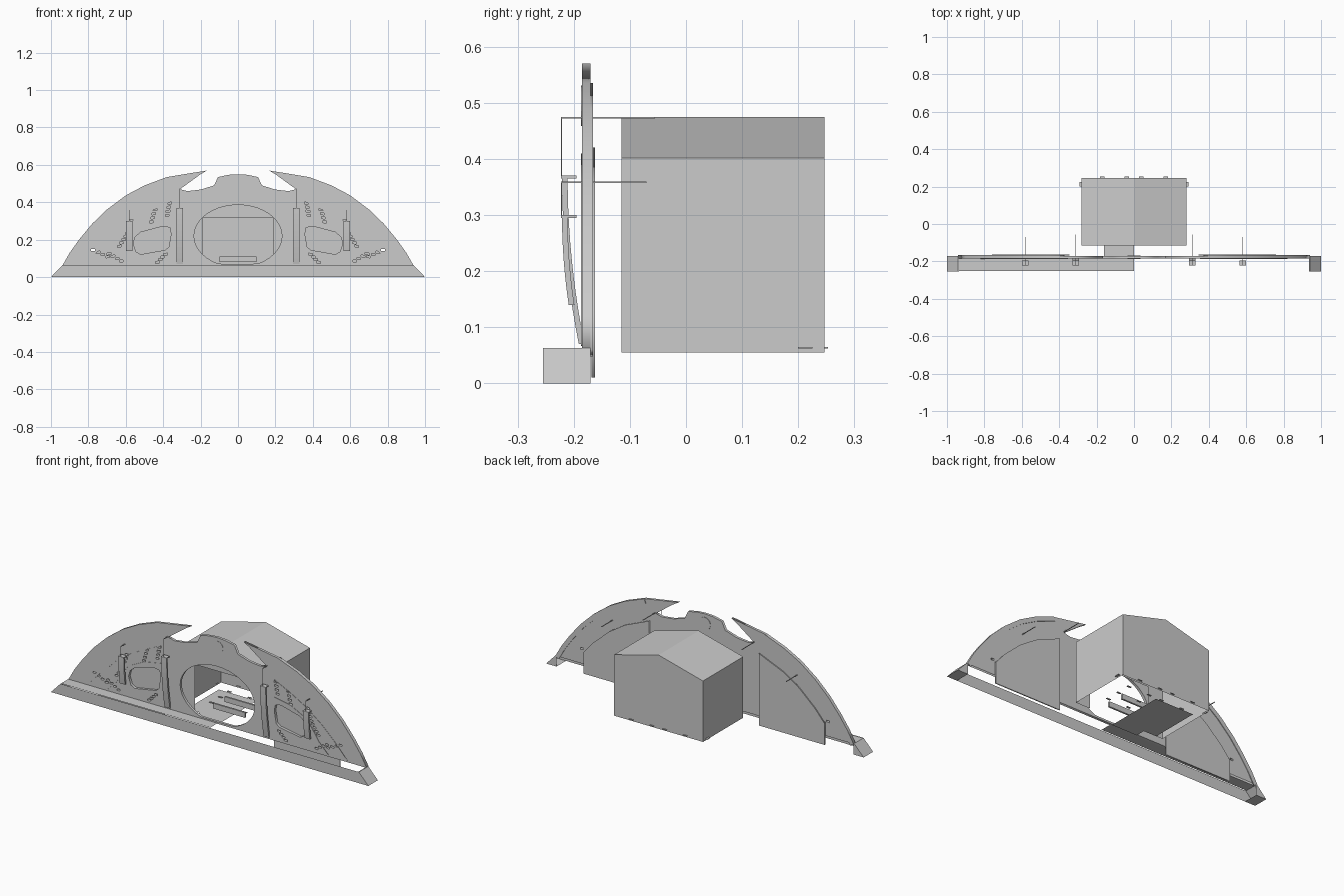
import bpy, math
from mathutils import Vector

if "Cube" in bpy.data.objects:
    bpy.data.objects.remove(bpy.data.objects["Cube"])


def mesh(name, verts, faces):
    me = bpy.data.meshes.new(name)
    me.from_pydata(verts, [], faces)
    me.update()
    ob = bpy.data.objects.new(name, me)
    bpy.context.collection.objects.link(ob)
    return ob


def box(name, x0, x1, y0, y1, z0, z1):
    v = [(x, y, z) for x in (x0, x1) for y in (y0, y1) for z in (z0, z1)]
    return mesh(name, v, [(0, 1, 3, 2), (4, 6, 7, 5), (0, 4, 5, 1),
                          (2, 3, 7, 6), (0, 2, 6, 4), (1, 5, 7, 3)])


def flat(name, loops, y0, y1):
    """Upright filled plate from x/z outlines; inner outlines become holes."""
    cu = bpy.data.curves.new(name, 'CURVE')
    cu.dimensions = '2D'
    cu.fill_mode = 'BOTH'
    cu.extrude = (y1 - y0) / 2
    for pts in loops:
        s = cu.splines.new('POLY')
        s.points.add(len(pts) - 1)
        for p, (x, z) in zip(s.points, pts):
            p.co = (x, z, 0, 1)
        s.use_cyclic_u = True
    ob = bpy.data.objects.new(name, cu)
    bpy.context.collection.objects.link(ob)
    ob.rotation_euler = (math.pi / 2, 0, 0)
    ob.location.y = (y0 + y1) / 2
    bpy.ops.object.select_all(action='DESELECT')
    bpy.context.view_layer.objects.active = ob
    ob.select_set(True)
    bpy.ops.object.convert(target='MESH')
    return bpy.context.object


def mirror(pts, s):
    return [(x * s, z) for x, z in pts]


def band(pts, w):
    """Closed strip of width w inside a polyline."""
    inner = []
    for i, p in enumerate(pts):
        a, b = Vector(pts[max(i - 1, 0)]), Vector(pts[min(i + 1, len(pts) - 1)])
        d = (b - a).normalized()
        inner.append((p[0] + d.y * w, p[1] - d.x * w))
    return pts + inner[::-1]


# Arched facade with central opening and stepped small windows
arc = [(-.94, .06), (-.90, .13), (-.85, .20), (-.78, .285), (-.70, .362),
       (-.60, .437), (-.50, .490), (-.38, .535)]
half = arc + [(-.166, .57), (-.20, .55), (-.31, .47), (-.27, .46), (-.20, .468),
              (-.128, .49), (-.107, .535), (-.05, .547)]
outline = half + [(0, .55)] + mirror(half[::-1], -1)
opening = []
for i in range(41):
    a = math.radians(-66 + i * 312 / 40)
    opening.append((.235 * math.cos(a), .22 + .166 * math.sin(a)))
opening = []
for i in range(40):
    a = math.tau * i / 40
    opening.append((.235 * math.cos(a), max(.068 + .0001 * i, .22 + .166 * math.sin(a))))
big = [(-.56, .18), (-.55, .215), (-.52, .24), (-.40, .272), (-.365, .265),
       (-.358, .23), (-.37, .16), (-.39, .145), (-.52, .122), (-.545, .135)]
groups = [(-.378, .33, .004, .022), (-.462, .295, .006, .022), (-.592, .235, .007, .022),
          (-.775, .145, .026, -.012), (-.69, .125, .022, -.013),
          (-.635, .165, .012, .018), (-.43, .08, .014, .014)]
holes = [opening]
for s in (-1, 1):
    holes.append(mirror(big, s))
    for x, z, dx, dz in groups:
        for k in range(4):
            cx, cz = x + k * dx, z + k * dz
            holes.append([(s * (cx + u), cz + w) for u, w in
                          ((-.010, -.006), (.010, -.004), (.010, .006), (-.010, .004))])
flat("facade_plate", [outline] + holes, -.185, -.17)

# Backing panels, rim, raised arcs, hanging banners and their rods on both sides
for s, side in ((1, "left"), (-1, "right")):
    top = [(-.76, .13), (-.70, .20), (-.60, .29), (-.50, .355), (-.345, .42)]
    flat("backing_panel_" + side, [mirror([(-.345, .01), (-.76, .01)] + top, s)],
         -.168, -.162)
    flat("rear_rim_" + side, [mirror(band(arc, .025), s)], -.17, -.166)
    for k, pts in enumerate([
            [(-.82, .07), (-.74, .155), (-.66, .23), (-.56, .305), (-.46, .36), (-.355, .41)],
            [(-.70, .07), (-.64, .13), (-.57, .235), (-.46, .29), (-.355, .31)]]):
        flat(f"raised_arc_{k}_{side}", [mirror(band(pts, .005), s)], -.187, -.185)

    for name, x, w, z0, z1, ya, yb, rz, ry in (
            ("inner", -.312, .017, .07, .37, -.186, -.216, .475, -.055),
            ("outer", -.582, .017, .14, .30, -.204, -.216, .36, -.07)):
        n = 10
        v, f = [], []
        for i in range(n + 1):
            t = i / n
            y = ya + (yb - ya) * (1 - (1 - t) ** 2)
            z = z0 + (z1 - z0) * t
            v += [(s * x - w, y - .005, z), (s * x + w, y - .005, z),
                  (s * x + w, y + .005, z), (s * x - w, y + .005, z)]
            if i:
                b = 4 * i
                f += [(b - 4 + j, b - 4 + (j + 1) % 4, b + (j + 1) % 4, b + j)
                      for j in range(4)]
        f += [(3, 2, 1, 0), tuple(range(4 * n, 4 * n + 4))]
        mesh(f"{name}_banner_{side}", v, f)
        box(f"{name}_banner_bar_{side}", s * x - .018, s * x + .018, -.223, -.195,
            z1 - .005, z1)
        box(f"{name}_rod_{side}", s * x - .002, s * x + .002, -.223, ry, rz - .003, rz)
        box(f"{name}_cord_{side}", s * x - .001, s * x + .001, -.223, -.221, z1, rz)

    # Sloped end block of the base bar
    prof = [(1.0, 0), (.94, .063), (.935, .063), (.935, 0)]
    v = [(-s * x, y, z) for y in (-.255, -.17) for x, z in prof]
    mesh("base_end_" + side, v, [(3, 2, 1, 0), (4, 5, 6, 7), (0, 1, 5, 4),
                                 (1, 2, 6, 5), (0, 4, 7, 3)])

# Base bar: full front, top deck on one half only
mesh("base_front", [(-1, -.255, 0), (1, -.255, 0), (.94, -.255, .063), (-.94, -.255, .063)],
     [(0, 1, 2, 3)])
mesh("base_deck", [(-.94, -.25, .063), (0, -.25, .063), (0, -.17, .063), (-.94, -.17, .063)],
     [(0, 1, 2, 3)])

# Disc on the crown of the facade
bpy.ops.mesh.primitive_cylinder_add(vertices=24, radius=.036, depth=.019,
                                    location=(0, -.1775, .495),
                                    rotation=(math.pi / 2, 0, 0))
bpy.context.object.name = "crown_disc"

# Rear hall with low gable roof, open underneath, wide doorway in front
X, F, B, L, E, R = .28, -.115, .247, .055, .402, .475
gable = [(-X, L), (X, L), (X, E), (0, R), (-X, E)]
v = [(x, F, z) for x, z in gable] + [(x, B, z) for x, z in gable]
v += [(.19, F, L), (.19, F, .32), (-.19, F, .32), (-.19, F, L)]
mesh("rear_hall", v, [(9, 8, 7, 6, 5), (1, 6, 7, 2), (2, 7, 8, 3), (3, 8, 9, 4),
                      (4, 9, 5, 0), (10, 1, 2, 3, 4, 0, 13, 12, 11)])

# Half floor, threshold, counters and floor strips
mesh("hall_floor", [(-.24, F, L), (0, F, L), (0, .17, L), (-.24, .17, L)], [(0, 1, 2, 3)])
mesh("threshold", [(-.16, -.17, L), (0, -.17, L), (0, F, L), (-.16, F, L)], [(0, 1, 2, 3)])
for i, y in enumerate((-.08, .02)):
    box(f"counter_{i}", -.1, .1, y, y + .01, .08, .11)
for i, x in enumerate((-.17, -.04, .04, .17)):
    for j, y in enumerate((.0, .08, .16, .243)):
        box(f"floor_strip_{i}_{j}", x - .012, x + .012, y, y + .01, .062, .065)
for s in (-1, 1):
    box("side_tab", s * .285 - .007, s * .285 + .007, .20, .225, .062, .065)
